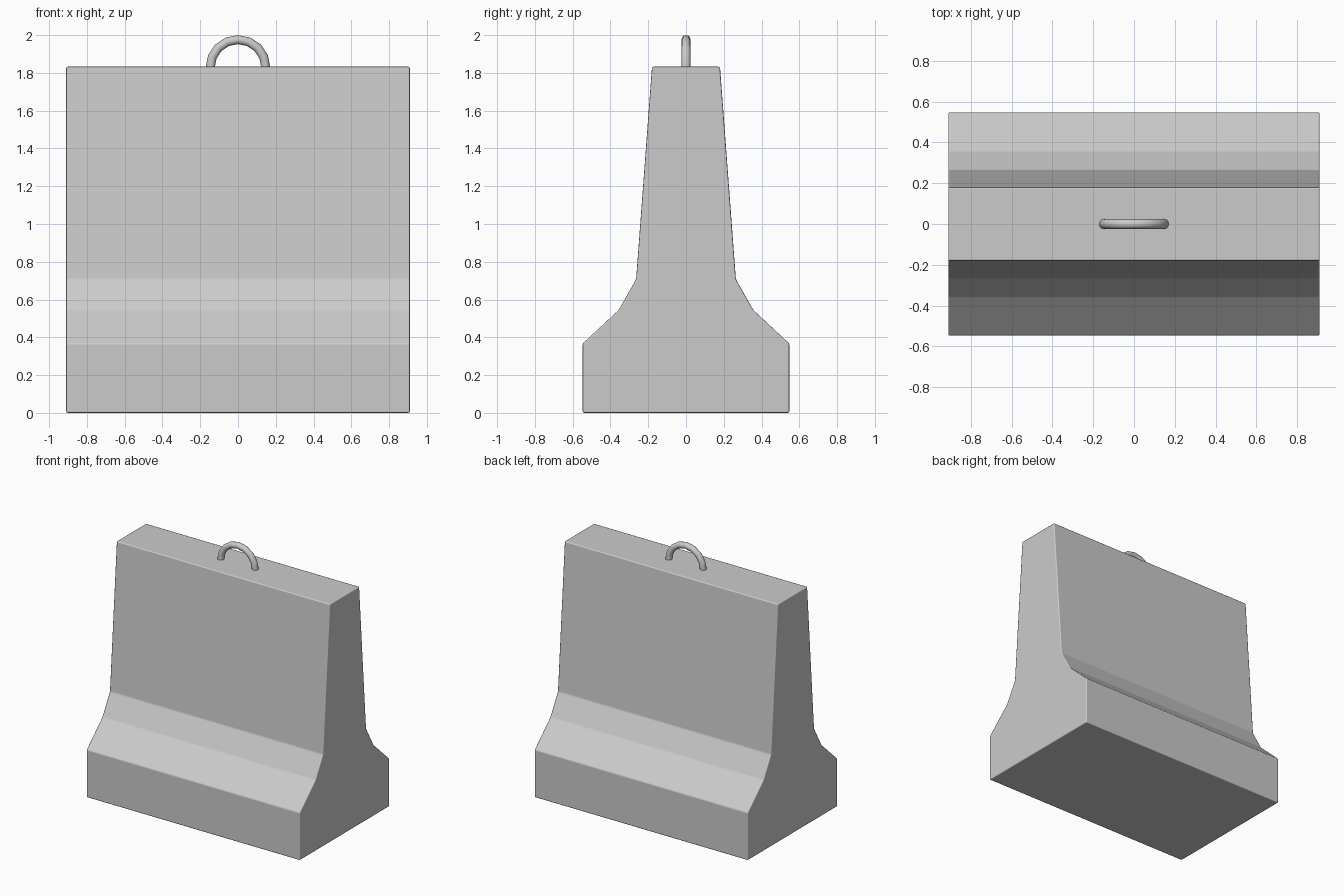
import bpy, bmesh, math

if "Cube" in bpy.data.objects:
    bpy.data.objects.remove(bpy.data.objects["Cube"])

HALF_LEN = 0.91

# Barrier body: mirrored cross-section extruded along x
half = [(0.547, 0.0), (0.547, 0.367), (0.356, 0.545), (0.264, 0.708), (0.18, 1.833)]
profile = half + [(-y, z) for y, z in reversed(half)]
bm = bmesh.new()
face = bm.faces.new([bm.verts.new((-HALF_LEN, y, z)) for y, z in profile])
ext = bmesh.ops.extrude_face_region(bm, geom=[face])
verts = [g for g in ext["geom"] if isinstance(g, bmesh.types.BMVert)]
bmesh.ops.translate(bm, verts=verts, vec=(2 * HALF_LEN, 0, 0))
bmesh.ops.recalc_face_normals(bm, faces=bm.faces)
mesh = bpy.data.meshes.new("barrier_body")
bm.to_mesh(mesh)
bm.free()
body = bpy.data.objects.new("barrier_body", mesh)
bpy.context.collection.objects.link(body)
mesh.shade_smooth()

# Narrow softened edges, with the large faces kept flat
bevel = body.modifiers.new("soft_edges", "BEVEL")
bevel.width = 0.008
bevel.segments = 2
bevel.limit_method = "ANGLE"
bevel.angle_limit = math.radians(15)
bevel.harden_normals = True

# Lifting ring: lower half is cast into the body
bpy.ops.mesh.primitive_torus_add(
    major_segments=16, minor_segments=12, major_radius=0.147, minor_radius=0.024,
    location=(0, 0, 1.829), rotation=(math.pi / 2, 0, 0))
ring = bpy.context.object
ring.name = "lifting_ring"
bpy.ops.object.shade_smooth()
